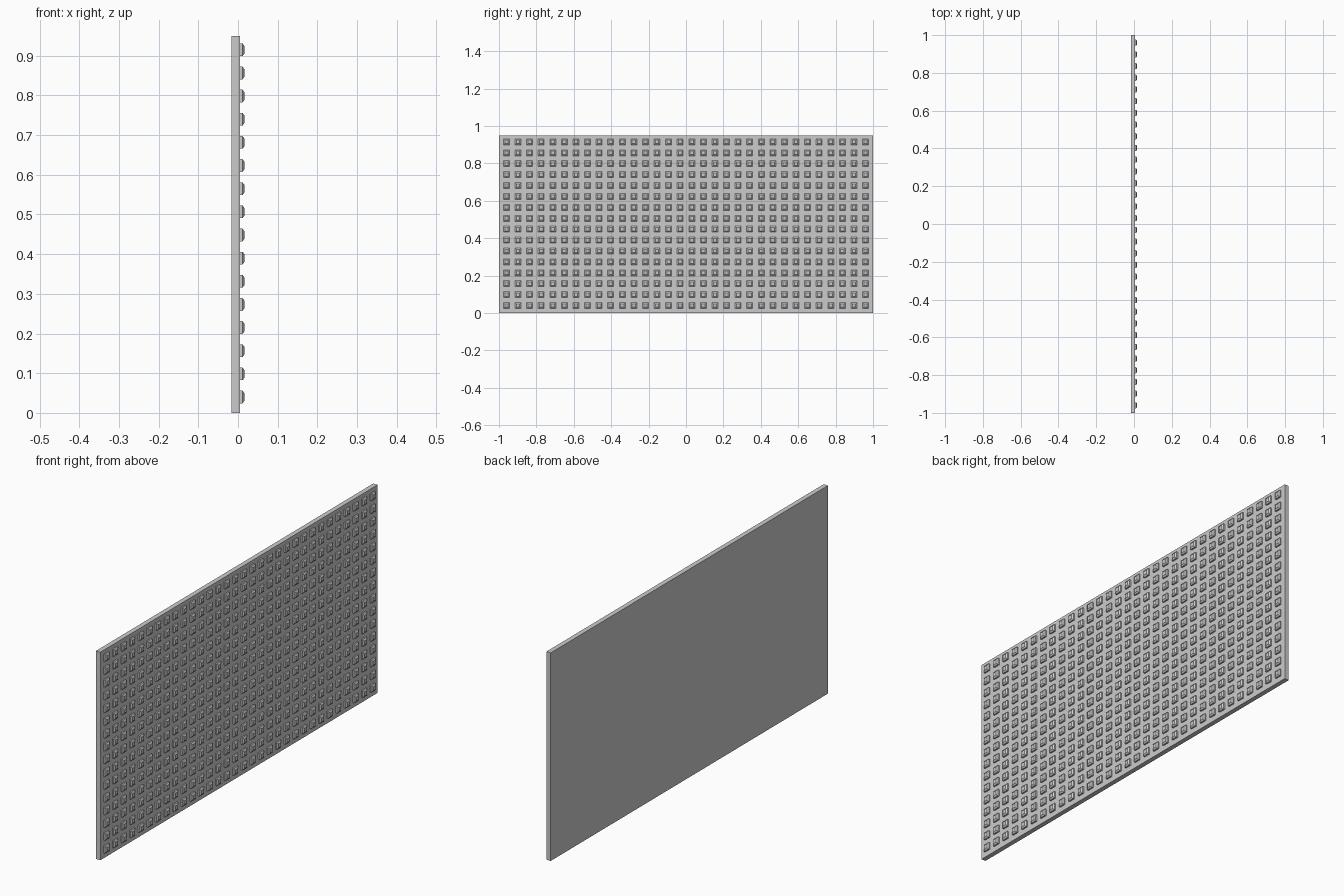
import bpy, bmesh

if "Cube" in bpy.data.objects:
    bpy.data.objects.remove(bpy.data.objects["Cube"])

COLS, ROWS = 32, 16
HEIGHT = 0.95
BACK, FACE, TIP = -0.017, 0.005, 0.0165


def make_object(name, bm):
    bmesh.ops.recalc_face_normals(bm, faces=bm.faces)
    mesh = bpy.data.meshes.new(name)
    bm.to_mesh(mesh)
    bm.free()
    obj = bpy.data.objects.new(name, mesh)
    bpy.context.collection.objects.link(obj)
    return obj


# Flat backing panel
bm = bmesh.new()
bmesh.ops.create_cube(bm, size=1)
bmesh.ops.scale(bm, vec=(FACE - BACK, 2, HEIGHT), verts=bm.verts)
bmesh.ops.translate(bm, vec=((FACE + BACK) / 2, 0, HEIGHT / 2), verts=bm.verts)
make_object("panel", bm)

# One stud: square block with straight sides and a sloped rim
bm = bmesh.new()
rings = []
for x, h in ((FACE, 0.016), (0.0115, 0.016), (TIP, 0.009)):
    rings.append([bm.verts.new((x, y * h, z * h))
                  for y, z in ((-1, -1), (1, -1), (1, 1), (-1, 1))])
for low, high in zip(rings, rings[1:]):
    for i in range(4):
        j = (i + 1) % 4
        bm.faces.new((low[i], low[j], high[j], high[i]))
bm.faces.new(rings[-1])
studs = make_object("studs", bm)

# Repeat the stud over the panel face
studs.location = (0, -0.96, 0.04)
for name, count, step in (("columns", COLS, (0, 1.92 / (COLS - 1), 0)),
                          ("rows", ROWS, (0, 0, 0.875 / (ROWS - 1)))):
    mod = studs.modifiers.new(name, 'ARRAY')
    mod.count = count
    mod.use_relative_offset = False
    mod.use_constant_offset = True
    mod.constant_offset_displace = step
